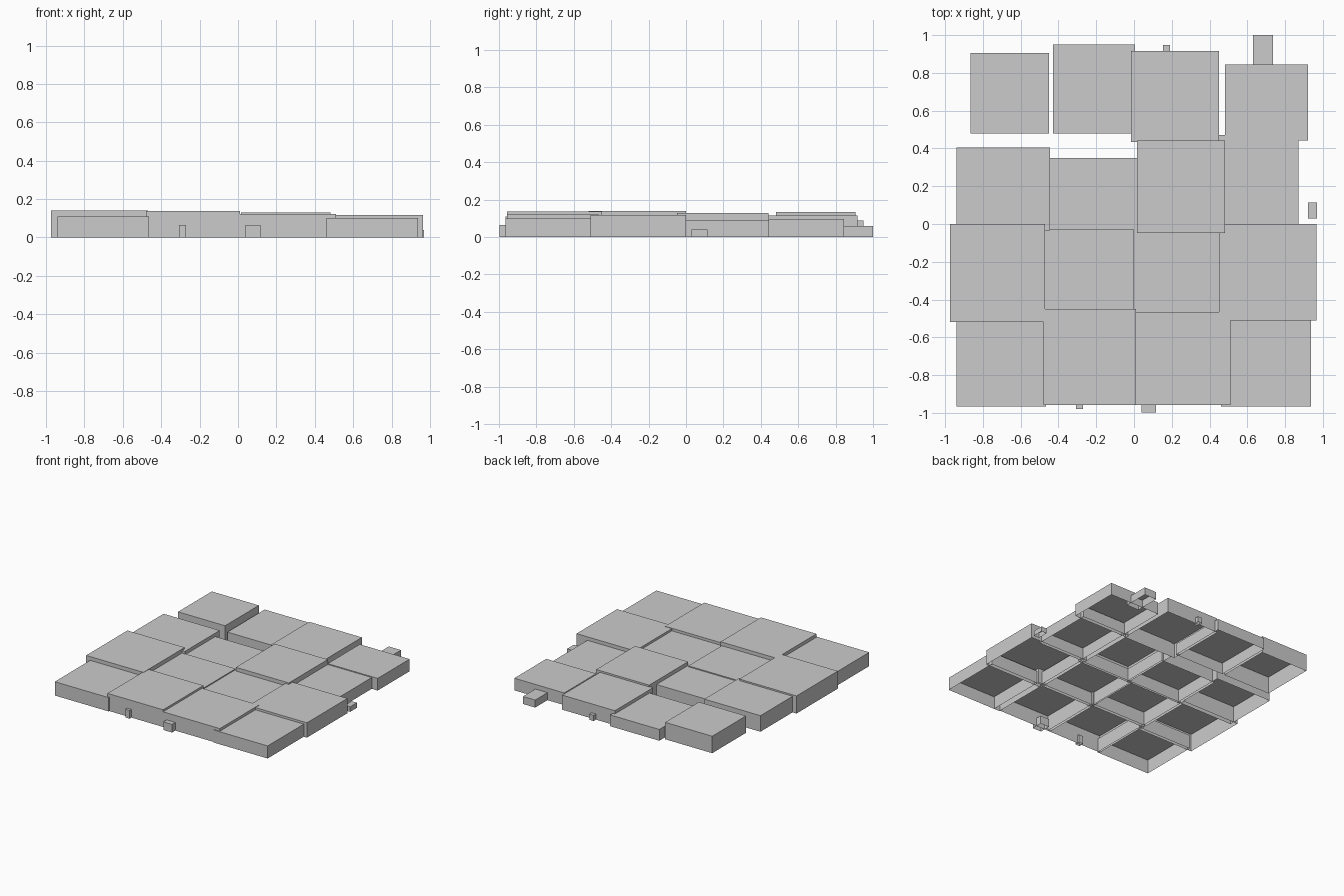
import bpy, bmesh


def open_box(name, x0, x1, y0, y1, h):
    """Flat block standing on z = 0 with its underside left open."""
    bm = bmesh.new()
    base = [bm.verts.new((x, y, 0)) for x, y in ((x0, y0), (x1, y0), (x1, y1), (x0, y1))]
    top = [bm.verts.new((v.co.x, v.co.y, h)) for v in base]
    bm.faces.new(top)
    for i in range(4):
        j = (i + 1) % 4
        bm.faces.new((base[i], base[j], top[j], top[i]))
    mesh = bpy.data.meshes.new(name)
    bm.to_mesh(mesh)
    bm.free()
    obj = bpy.data.objects.new(name, mesh)
    bpy.context.collection.objects.link(obj)


# Slabs, row by row from front to back, left to right: x0, x1, y0, y1, height
rows = [
    [(-.94, -.465, -.965, -.495, .11), (-.48, .01, -.957, -.45, .137),
     (-.01, .51, -.957, -.465, .121), (.46, .937, -.965, -.48, .10)],
    [(-.975, -.47, -.52, 0, .14), (-.49, .0, -.475, -.03, .108),
     (-.01, .475, -.49, -.03, .10), (.45, .965, -.51, 0, .118)],
    [(-.94, -.445, -.035, .405, .128), (-.465, .03, -.045, .35, .10),
     (.015, .482, -.048, .442, .13), (.445, .87, -.025, .47, .09)],
    [(-.865, -.45, .48, .905, .135), (-.43, .005, .48, .95, .09),
     (-.015, .45, .435, .917, .116), (.482, .922, .442, .845, .097)],
]
for r, row in enumerate(rows):
    for c, dims in enumerate(row):
        open_box(f"paving_slab_{r + 1}_{c + 1}", *dims)

# Small loose stones around the border
stones = [
    (.63, .737, .80, 1.0, .06), (.153, .19, .90, .947, .045),
    (.92, .968, .03, .115, .04), (.04, .117, -.998, -.91, .065),
    (-.308, -.27, -.98, -.94, .065),
]
for i, dims in enumerate(stones):
    open_box(f"small_stone_{i + 1}", *dims)
